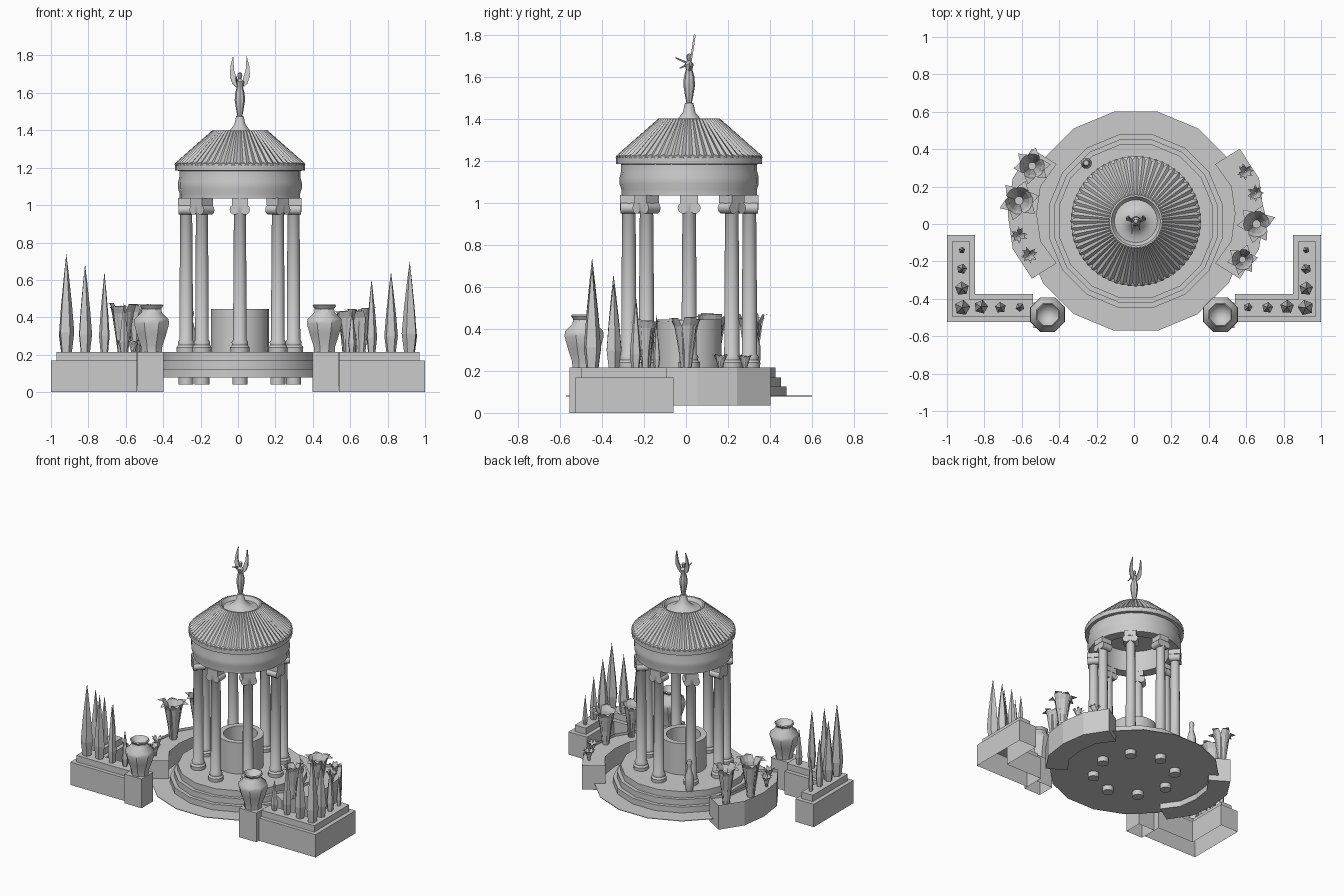
import bpy, bmesh, math, random
from mathutils import Vector, Matrix

if "Cube" in bpy.data.objects:
    bpy.data.objects.remove(bpy.data.objects["Cube"])

random.seed(4)
CX, CY = 0.01, 0.015            # axis of the pavilion
stone = bpy.data.materials.new("light_grey_stone")
stone.diffuse_color = (0.6, 0.6, 0.6, 1)
stone.use_nodes = True
stone.node_tree.nodes["Principled BSDF"].inputs["Base Color"].default_value = stone.diffuse_color


def finish(name, bm, smooth=False, recalc=False):
    bmesh.ops.remove_doubles(bm, verts=bm.verts[:], dist=1e-5)
    if recalc:
        bmesh.ops.recalc_face_normals(bm, faces=bm.faces[:])
    me = bpy.data.meshes.new(name)
    bm.to_mesh(me)
    bm.free()
    me.materials.append(stone)
    ob = bpy.data.objects.new(name, me)
    bpy.context.collection.objects.link(ob)
    if smooth:
        bpy.ops.object.select_all(action='DESELECT')
        ob.select_set(True)
        bpy.context.view_layer.objects.active = ob
        bpy.ops.object.shade_smooth_by_angle(angle=math.radians(40))
    return ob


def add_lathe(bm, prof, n, x=CX, y=CY, turn=0.0, ripple=0.0):
    """Spin (radius, height) pairs; ripple alternates radius and height for ribs."""
    rings = []
    for r, z in prof:
        ring = []
        for i in range(n):
            a = turn + 2 * math.pi * i / n
            k = ripple if i % 2 else 0
            ring.append(bm.verts.new((x + (r - k) * math.cos(a), y + (r - k) * math.sin(a), z - k)))
        rings.append(ring)
    for lo, hi in zip(rings, rings[1:]):
        for i in range(n):
            j = (i + 1) % n
            bm.faces.new((lo[i], lo[j], hi[j], hi[i]))


def lathe(name, prof, n, x=CX, y=CY, turn=0.0, smooth=True, ripple=0.0):
    bm = bmesh.new()
    add_lathe(bm, prof, n, x, y, turn, ripple)
    bmesh.ops.dissolve_degenerate(bm, dist=1e-6, edges=bm.edges[:])
    return finish(name, bm, smooth)


def add_prism(bm, pts, z0, z1, bottom=True):
    lo = [bm.verts.new((x, y, z0)) for x, y in pts]
    hi = [bm.verts.new((x, y, z1)) for x, y in pts]
    n = len(pts)
    for i in range(n):
        j = (i + 1) % n
        bm.faces.new((lo[i], lo[j], hi[j], hi[i]))
    top = bm.faces.new(hi)
    if bottom:
        bm.faces.new(lo[::-1])
    return top


# ground sheet and stepped round platform
T16 = math.pi / 16
lathe("ground_disc", [(0, 0.078), (0.597, 0.078), (0.597, 0.082), (0, 0.082)], 16, turn=T16)
lathe("steps", [(0.472, 0.08), (0.472, 0.125), (0.445, 0.125), (0.445, 0.168),
                (0.42, 0.168), (0.42, 0.215), (0, 0.215)], 16, turn=T16)

# round basin in the middle
lathe("basin", [(0.155, 0.215), (0.155, 0.445), (0.115, 0.445), (0.115, 0.3), (0, 0.3)], 24)

# eight columns with scroll capitals
bm = bmesh.new()
col = [(0, 0.04), (0.04, 0.04), (0.04, 0.2), (0.05, 0.21), (0.052, 0.24), (0.042, 0.252),
       (0.044, 0.268), (0.036, 0.28), (0.035, 0.6), (0.032, 0.95), (0.042, 0.965), (0.042, 1.01)]
cap = bmesh.new()
for k in range(8):
    a = k * math.pi / 4
    px, py = CX + 0.287 * math.cos(a), CY + 0.287 * math.sin(a)
    add_lathe(bm, col, 12, px, py)
    place = Matrix.Translation((px, py, 0)) @ Matrix.Rotation(a, 4, 'Z')
    for s in (-1, 1):           # scrolls
        m = place @ Matrix.Translation((0, s * 0.028, 0.975)) @ Matrix.Rotation(math.pi / 2, 4, 'Y')
        bmesh.ops.create_cone(cap, cap_ends=True, segments=10, radius1=0.027, radius2=0.027,
                              depth=0.08, matrix=m)
    m = place @ Matrix.Translation((0, 0, 1.018)) @ Matrix.Diagonal((0.085, 0.085, 0.04, 1))
    bmesh.ops.create_cube(cap, size=1, matrix=m)
finish("columns", bm, True)
finish("column_capitals", cap, True)

# round beam, cornice, ribbed roof and crowning bowl
lathe("entablature", [(0, 1.19), (0.235, 1.19), (0.245, 1.035), (0.322, 1.035), (0.322, 1.06),
                      (0.331, 1.09), (0.331, 1.12), (0.324, 1.15), (0.324, 1.185)], 24)
lathe("cornice", [(0.32, 1.183), (0.347, 1.185), (0.347, 1.222), (0.33, 1.23)], 32)
lathe("ribbed_roof", [(0.35, 1.216), (0.345, 1.226), (0.145, 1.402)], 120, ripple=0.006, smooth=False)
lathe("roof_crown", [(0.142, 1.385), (0.142, 1.4), (0.132, 1.4), (0.115, 1.375), (0.08, 1.38), (0.052, 1.402),
                     (0.03, 1.43), (0.02, 1.475), (0, 1.478)], 24)

# winged figure on top
lathe("figure_body", [(0.012, 1.47), (0.018, 1.5), (0.028, 1.56), (0.025, 1.6), (0.015, 1.635),
                      (0.022, 1.66), (0.008, 1.675), (0.013, 1.69), (0.012, 1.703), (0, 1.712)], 8)
wing = [(0.008, 1.62), (0.04, 1.65), (0.054, 1.69), (0.05, 1.745), (0.036, 1.8), (0.031, 1.72), (0.016, 1.675)]
bm = bmesh.new()
for s in (-1, 1):
    bm.faces.new([bm.verts.new((CX + s * x, CY + (z - 1.62) * 0.15, z)) for x, z in wing])
ob = finish("figure_wings", bm)
mod = ob.modifiers.new("thickness", 'SOLIDIFY')
mod.thickness, mod.offset = 0.009, 0
bm = bmesh.new()
for s, tip in ((-1, (-0.012, -0.05, 1.69)), (1, (0.03, -0.03, 1.64))):   # reaching arms
    a, b = Vector((CX + s * 0.015, CY, 1.66)), Vector(tip)
    d = b - a
    m = Matrix.Translation((a + b) / 2) @ d.to_track_quat('Z', 'Y').to_matrix().to_4x4()
    bmesh.ops.create_cone(bm, cap_ends=True, segments=5, radius1=0.007, radius2=0.003,
                          depth=d.length, matrix=m)
finish("figure_arms", bm)

# small bottle on the back of the platform
lathe("small_bottle", [(0.022, 0.215), (0.03, 0.25), (0.03, 0.32), (0.016, 0.37), (0.013, 0.40),
                       (0.02, 0.42), (0.014, 0.44), (0, 0.445)], 10, -0.255, 0.325)

L_OUT = [(1, -0.525), (1, -0.06), (0.85, -0.06), (0.85, -0.375), (0.54, -0.375), (0.54, -0.525)]
L_IN = [(0.97, -0.497), (0.97, -0.09), (0.88, -0.09), (0.88, -0.405), (0.54, -0.405), (0.54, -0.497)]
VASE = [(0.06, 0.215), (0.062, 0.245), (0.085, 0.31), (0.101, 0.365), (0.098, 0.39), (0.06, 0.425),
        (0.056, 0.445), (0.068, 0.462), (0.062, 0.468), (0.045, 0.44), (0, 0.42)]
# cypress: distance from centre, y, width, tip height (left / right)
TREES = [(0.92, -0.14, 0.018, 0.45), (0.92, -0.24, 0.028, 0.55), (0.92, -0.345, 0.038, 0.64),
         (0.918, -0.447, 0.043, 0.72), (0.818, -0.443, 0.038, 0.665), (0.714, -0.447, 0.03, 0.625),
         (0.61, -0.445, 0.024, 0.46)]


def plant(name, x, y, z0, leaves, shape):
    """Rosette of creased leaves; shape holds (reach, height, half width)."""
    bm = bmesh.new()
    for i in range(leaves):
        m = Matrix.Translation((x, y, z0)) @ Matrix.Rotation(2 * math.pi * i / leaves + random.random() * 0.4, 4, 'Z')
        h = random.uniform(0.93, 1.02)
        rows = [[bm.verts.new(m @ Vector((r - abs(t) * 0.25 * w, t * w, z * h))) for t in (-1, 0, 1)]
                for r, z, w in shape]
        for a, b in zip(rows, rows[1:]):
            for j in (0, 1):
                bm.faces.new((a[j], a[j + 1], b[j + 1], b[j]))
    bmesh.ops.dissolve_degenerate(bm, dist=1e-6, edges=bm.edges[:])
    finish(name, bm)


for s, side in ((-1, "left"), (1, "right")):
    # two-tier corner planter, open underneath
    bm = bmesh.new()
    add_prism(bm, [(s * x, y) for x, y in L_OUT], 0, 0.168, False)
    finish(side + "_corner_planter", bm, recalc=True)
    bm = bmesh.new()
    add_prism(bm, [(s * x, y) for x, y in L_IN], 0.166, 0.215, True)
    finish(side + "_planter_top", bm, recalc=True)

    # pedestal and vase
    px = s * 0.468
    bm = bmesh.new()
    add_prism(bm, [(px - 0.07, -0.555), (px + 0.07, -0.555), (px + 0.07, -0.42), (px - 0.07, -0.42)], 0, 0.215, False)
    finish(side + "_pedestal", bm, recalc=True)
    lathe(side + "_vase", VASE, 8, s * 0.462, -0.485, math.pi / 8)

    # cypress trees
    bm = bmesh.new()
    for x, y, w, h in TREES:
        H = h - 0.215 + (0.02 if s < 0 else -0.02)
        add_lathe(bm, [(0, 0.213), (w * 0.7, 0.213), (w, 0.215 + H * 0.2), (w * 0.72, 0.215 + H * 0.48),
                       (w * 0.3, 0.215 + H * 0.8), (0, 0.215 + H)], 5, s * x, y, random.random())
    bmesh.ops.dissolve_degenerate(bm, dist=1e-6, edges=bm.edges[:])
    finish(side + "_cypress_trees", bm)

    # curved planter with sunken soil
    mid = 0 if s > 0 else math.pi
    ang = [mid + math.radians(32) * (i / 2 - 1) for i in range(5)]
    ring = [(r, a) for r, seq in ((0.685, ang), (0.53, ang[::-1])) for a in seq]
    pts = [(0.01 + (r - (0.03 if abs(a - mid) > 0.5 else 0)) * math.cos(a),
            0.055 + (r - (0.03 if abs(a - mid) > 0.5 else 0)) * math.sin(a)) for r, a in ring]
    bm = bmesh.new()
    top = add_prism(bm, pts, 0.035, 0.215, True)
    bmesh.ops.inset_individual(bm, faces=[top], thickness=0.02, depth=0)
    for v in top.verts:
        v.co.z -= 0.02
    finish(side + "_curved_planter", bm, recalc=True)

# broad-leaved plants and small spiky rosettes
for i, (x, y, k, h) in enumerate([(-0.545, 0.31, 0.95, 1.03), (-0.615, 0.125, 1.05, 1.05),
                                  (0.655, 0.0, 1.0, 0.98), (0.58, -0.19, 0.8, 0.95)]):
    plant(f"broad_plant_{i}", x, y, 0.18, 6,
          [(0.02 * k, 0, 0.016), (0.032 * k, 0.12, 0.027 * k), (0.052 * k, 0.24 * h, 0.036 * k),
           (0.07 * k, 0.28 * h, 0.03 * k), (0.105 * k, 0.275 * h, 0)])
for i, (x, y) in enumerate([(-0.615, -0.06), (-0.56, -0.165), (0.595, 0.28), (0.65, 0.165)]):
    plant(f"small_rosette_{i}", x, y, 0.19, 8,
          [(0.004, 0, 0.006), (0.018, 0.055, 0.011), (0.032, 0.085, 0.008), (0.046, 0.09, 0)])
